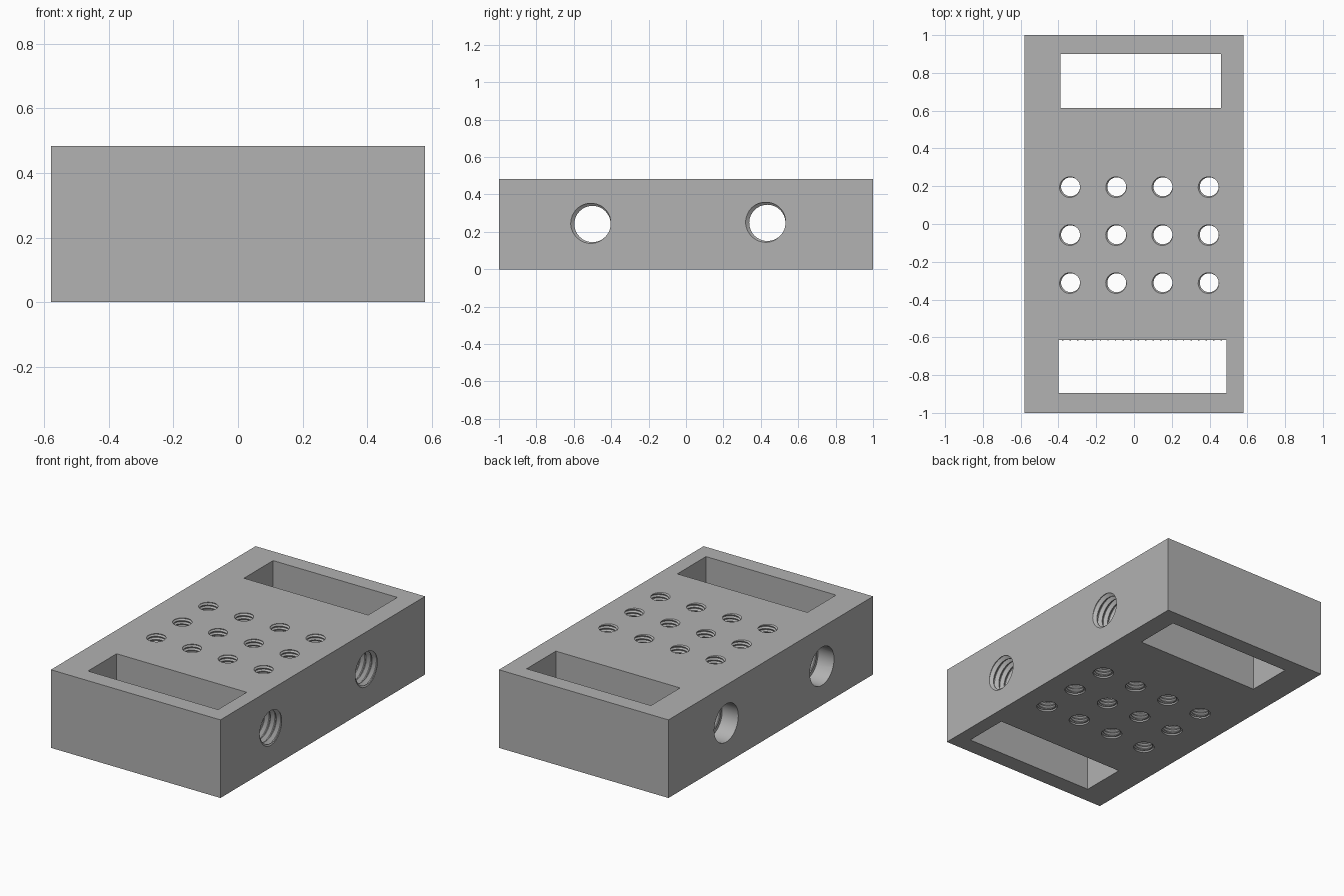
import bpy, bmesh
from math import radians, sin, cos, tau

if "Cube" in bpy.data.objects:
    bpy.data.objects.remove(bpy.data.objects["Cube"])

HALF_X, HEIGHT = 0.58, 0.483
SEGMENTS = 32

grey = bpy.data.materials.new("plain_grey")
grey.use_nodes = True
grey.diffuse_color = (0.445, 0.445, 0.445, 1)
grey.node_tree.nodes["Principled BSDF"].inputs["Base Color"].default_value = grey.diffuse_color


def add_box(bm, x0, x1, y0, y1, z0, z1):
    verts = bmesh.ops.create_cube(bm, size=1)["verts"]
    for v in verts:
        v.co.x = x0 if v.co.x < 0 else x1
        v.co.y = y0 if v.co.y < 0 else y1
        v.co.z = z0 if v.co.z < 0 else z1


def make_object(name, bm):
    bmesh.ops.recalc_face_normals(bm, faces=bm.faces)
    mesh = bpy.data.meshes.new(name)
    bm.to_mesh(mesh)
    bm.free()
    mesh.materials.append(grey)
    obj = bpy.data.objects.new(name, mesh)
    bpy.context.collection.objects.link(obj)
    return obj


def upright(x, y):
    return lambda a, r, h: (x + r * cos(a), y + r * sin(a), h)


def crosswise(y, z):
    return lambda a, r, h: (h, y + r * cos(a), z + r * sin(a))


def add_thread(bm, place, crest, root, pitch, start, end):
    """Helical rod: four profile rows per turn, rows climb one pitch per turn."""
    profile = [(crest, 0.0), (crest, 0.12), (root, 0.5), (root, 0.62)]
    step = len(profile)
    turns = int((end - start) / pitch) + 2
    grid = []
    for k in range(turns * step):
        radius, part = profile[k % step]
        base = start - pitch + (k // step + part) * pitch
        grid.append([bm.verts.new(place(tau * s / SEGMENTS, radius, base + pitch * s / SEGMENTS))
                     for s in range(SEGMENTS)])

    def vert(k, s):
        return grid[k][s] if s < SEGMENTS else grid[k + step][0]

    last = len(grid) - 1 - step
    for k in range(last):
        for s in range(SEGMENTS):
            bm.faces.new((vert(k, s), vert(k, s + 1), vert(k + 1, s + 1), vert(k + 1, s)))
    # close both ends with fans, including the step at the seam
    for k, h in ((0, start - pitch), (last, end + pitch)):
        rim = [vert(k, s) for s in range(SEGMENTS + 1)]
        rim += [grid[k + j][0] for j in range(step - 1, 0, -1)]
        centre = bm.verts.new(place(0, 0, h))
        for a, b in zip(rim, rim[1:] + rim[:1]):
            bm.faces.new((a, b, centre))


def add_bore(bm, place, radius, start, end):
    rings = [[bm.verts.new(place(tau * s / SEGMENTS, radius, h)) for s in range(SEGMENTS)]
             for h in (start, end)]
    for s in range(SEGMENTS):
        t = (s + 1) % SEGMENTS
        bm.faces.new((rings[0][s], rings[0][t], rings[1][t], rings[1][s]))
    for ring in rings:
        bm.faces.new(ring)


# solid body
bm = bmesh.new()
add_box(bm, -HALF_X, HALF_X, -1, 1, 0, HEIGHT)
block = make_object("threaded_block", bm)

# cutters: two slots and the threaded holes, then the plain hole entries
cuts, entries = bmesh.new(), bmesh.new()
add_box(cuts, -0.39, 0.46, 0.615, 0.90, -0.1, 0.6)
add_box(cuts, -0.40, 0.49, -0.895, -0.615, -0.1, 0.6)
for column in range(4):
    for row in range(3):
        place = upright(-0.336 + 0.2447 * column, 0.197 - 0.254 * row)
        add_thread(cuts, place, 0.05, 0.059, 0.02, -0.02, HEIGHT + 0.02)
        add_bore(entries, place, 0.0595, -0.05, 0.01)
for y, z in ((-0.50, 0.242), (0.435, 0.248)):
    place = crosswise(y, z)
    add_thread(cuts, place, 0.097, 0.117, 0.04, -HALF_X - 0.04, HALF_X + 0.04)
    add_bore(entries, place, 0.118, -HALF_X - 0.1, -HALF_X + 0.11)

bpy.context.view_layer.objects.active = block
for name, bm in (("hole_cutter", cuts), ("entry_cutter", entries)):
    cutter = make_object(name, bm)
    cutter.hide_render = True
    mod = block.modifiers.new(name, "BOOLEAN")
    mod.operation, mod.solver, mod.object = "DIFFERENCE", "EXACT", cutter
    bpy.ops.object.modifier_apply(modifier=mod.name)
    bpy.data.objects.remove(cutter)

bpy.ops.object.select_all(action="DESELECT")
block.select_set(True)
bpy.ops.object.shade_smooth_by_angle(angle=radians(30))
